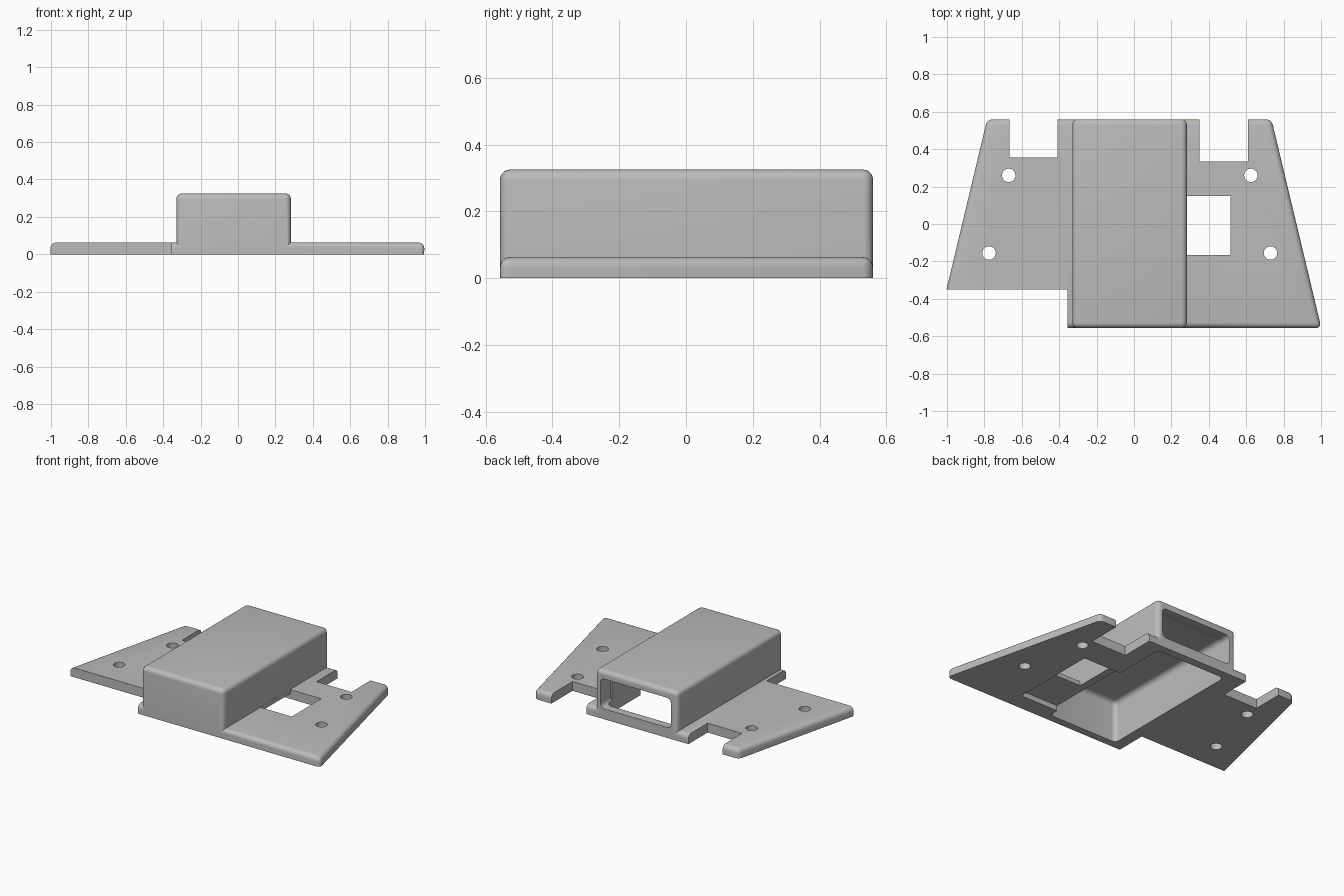
import bpy
import bmesh
from math import radians

cube = bpy.data.objects.get("Cube")
if cube:
    bpy.data.objects.remove(cube, do_unlink=True)

grey = bpy.data.materials.new("plain grey")
grey.use_nodes = True
grey.diffuse_color = (0.5, 0.5, 0.5, 1)
grey.node_tree.nodes["Principled BSDF"].inputs["Base Color"].default_value = (0.5, 0.5, 0.5, 1)


def prism(name, outline, z0, z1, radius=0.0):
    """Extrude an outline upward; radius rounds its upright and top edges."""
    bm = bmesh.new()
    base = bm.faces.new([bm.verts.new((x, y, z0)) for x, y in outline])
    new = bmesh.ops.extrude_face_region(bm, geom=[base])["geom"]
    for v in new:
        if isinstance(v, bmesh.types.BMVert):
            v.co.z = z1
    bmesh.ops.recalc_face_normals(bm, faces=bm.faces)
    if radius:
        edges = [e for e in bm.edges if max(v.co.z for v in e.verts) > z1 - 1e-5]
        bmesh.ops.bevel(bm, geom=edges, offset=radius, segments=5,
                        profile=0.5, affect='EDGES', clamp_overlap=True)
    mesh = bpy.data.meshes.new(name)
    bm.to_mesh(mesh)
    bm.free()
    mesh.materials.append(grey)
    obj = bpy.data.objects.new(name, mesh)
    bpy.context.collection.objects.link(obj)
    return obj


def block(name, x0, x1, y0, y1, z0, z1, radius=0.0):
    return prism(name, [(x0, y0), (x1, y0), (x1, y1), (x0, y1)], z0, z1, radius)


def combine(target, tool, operation):
    """Apply one boolean and discard the tool."""
    bpy.context.view_layer.objects.active = target
    mod = target.modifiers.new(operation, 'BOOLEAN')
    mod.operation = operation
    mod.solver = 'EXACT'
    mod.object = tool
    bpy.ops.object.modifier_apply(modifier=mod.name)
    bpy.data.objects.remove(tool, do_unlink=True)


FRONT, BACK, PLATE, TOP = -0.557, 0.56, 0.063, 0.325

# Tapered base plate with the raised cover on it
body = prism("mounting_cover",
             [(-1.052, FRONT), (1.002, FRONT), (0.735, BACK), (-0.785, BACK)],
             0, PLATE, 0.03)
combine(body, block("cover", -0.33, 0.283, FRONT, BACK, 0, TOP, 0.03), 'UNION')

# Hollow inside of the cover, open below
combine(body, block("cavity", -0.28, 0.235, -0.507, 0.505, -0.1, 0.275, 0.03), 'DIFFERENCE')

# Front corner, back slots, side window and the shallow channel under the plate
cuts = [
    (-1.2, -0.355, -0.8, -0.35, -0.1, 0.2),
    (-0.665, -0.41, 0.355, 0.8, -0.1, 0.2),
    (0.35, 0.61, 0.335, 0.8, -0.1, 0.2),
    (0.284, 0.515, -0.165, 0.15, -0.1, 0.2),
    (0.2, 0.515, -0.44, 0.15, -0.1, 0.035),
]
for cut in cuts:
    combine(body, block("cutter", *cut), 'DIFFERENCE')

# Rounded opening in the back wall
opening = block("opening", -0.28, 0.245, 0.45, 0.7, 0.07, 0.27)
bm = bmesh.new()
bm.from_mesh(opening.data)
along = [e for e in bm.edges if abs(e.verts[0].co.y - e.verts[1].co.y) > 0.1]
bmesh.ops.bevel(bm, geom=along, offset=0.03, segments=5, profile=0.5, affect='EDGES')
bm.to_mesh(opening.data)
bm.free()
combine(body, opening, 'DIFFERENCE')

# Screw holes
for x, y in [(-0.67, 0.26), (0.625, 0.26), (-0.775, -0.155), (0.73, -0.155)]:
    bpy.ops.mesh.primitive_cylinder_add(vertices=32, radius=0.036, depth=0.4, location=(x, y, 0))
    drill = bpy.context.object
    drill.data.materials.append(grey)
    combine(body, drill, 'DIFFERENCE')

# Smooth rounded edges, sharp cuts
bpy.ops.object.select_all(action='DESELECT')
body.select_set(True)
bpy.context.view_layer.objects.active = body
bpy.ops.object.shade_smooth_by_angle(angle=radians(30))
